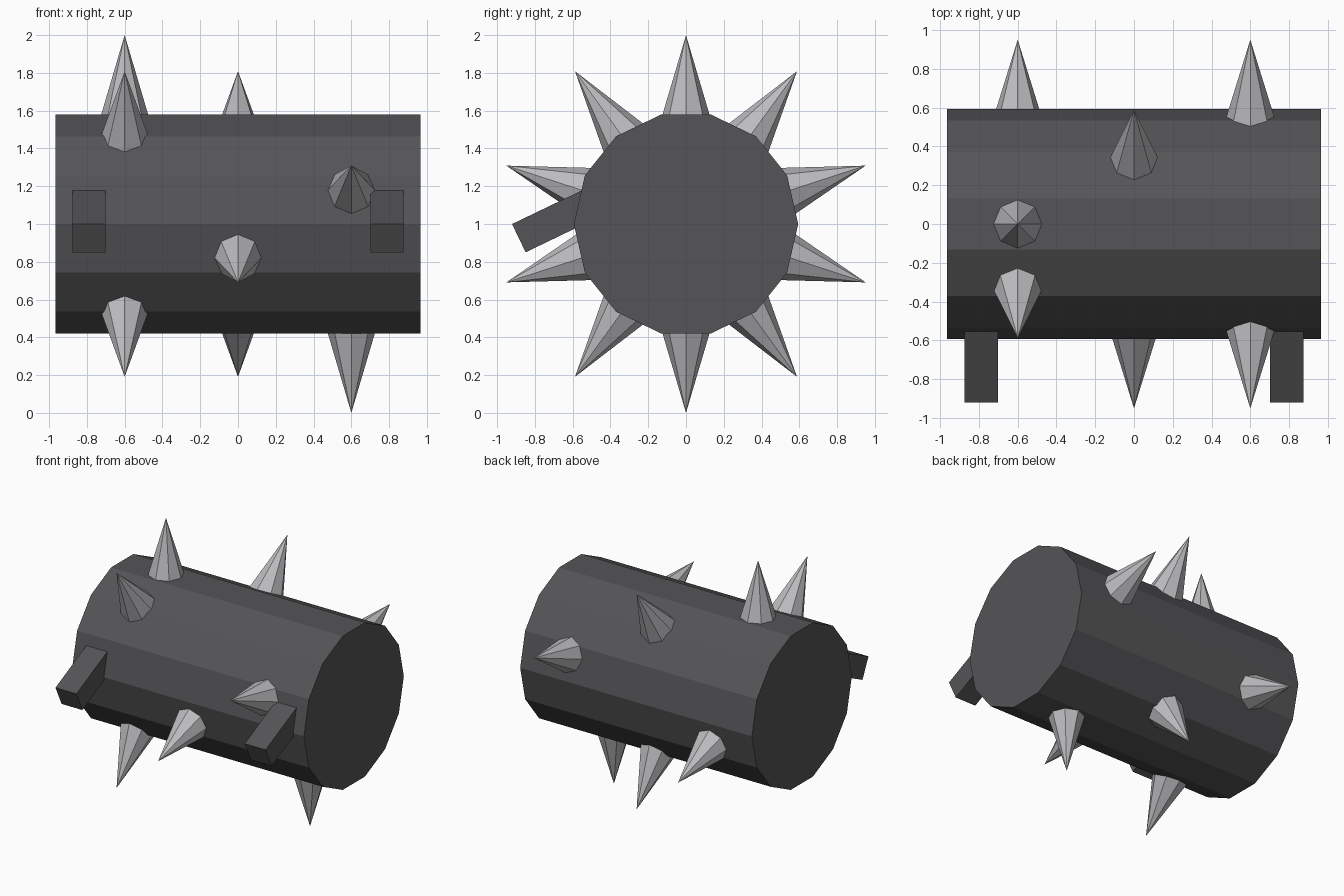
import bpy, bmesh
from math import sin, cos, pi, radians
from mathutils import Matrix, Vector

if "Cube" in bpy.data.objects:
    bpy.data.objects.remove(bpy.data.objects["Cube"])


def material(name, rgb):
    m = bpy.data.materials.new(name)
    m.diffuse_color = (*rgb, 1)
    m.use_nodes = True
    m.node_tree.nodes["Principled BSDF"].inputs["Base Color"].default_value = m.diffuse_color
    return m


def finish(name, bm, mat):
    bmesh.ops.recalc_face_normals(bm, faces=bm.faces)
    me = bpy.data.meshes.new(name)
    bm.to_mesh(me)
    bm.free()
    me.materials.append(mat)
    ob = bpy.data.objects.new(name, me)
    bpy.context.collection.objects.link(ob)
    return ob


dark = material("dark_iron", (0.09, 0.09, 0.095))
steel = material("steel", (0.5, 0.5, 0.52))
CENTRE_Z = 1.0

# Drum: 14-sided prism lying along x, with a corner facing front and back
R, HALF, SIDES = 0.594, 0.965, 14
bm = bmesh.new()
ring = [bm.verts.new((-HALF, R * cos(2 * pi * i / SIDES),
                      CENTRE_Z + R * sin(2 * pi * i / SIDES))) for i in range(SIDES)]
cap = bm.faces.new(ring)
ext = bmesh.ops.extrude_face_region(bm, geom=[cap], use_keep_orig=True)
bmesh.ops.translate(bm, vec=(2 * HALF, 0, 0),
                    verts=[g for g in ext["geom"] if isinstance(g, bmesh.types.BMVert)])
finish("drum", bm, dark)

# Spikes: ten eight-sided cones around the drum, stepping through three rows
BASE, TIP = 0.55, 1.0
for i in range(10):
    bm = bmesh.new()
    bmesh.ops.create_cone(bm, cap_ends=True, segments=8, radius1=0.133, radius2=0,
                          depth=TIP - BASE)
    bmesh.ops.remove_doubles(bm, verts=bm.verts, dist=1e-5)
    place = (Matrix.Translation((-0.6 + 0.6 * (i % 3), 0, CENTRE_Z))
             @ Matrix.Rotation(-radians(36 * i), 4, 'X')
             @ Matrix.Translation((0, 0, (BASE + TIP) / 2)))
    bm.transform(place)
    finish(f"spike_{i + 1}", bm, steel)

# Arms: two square bars sloping down and out of the front
LENGTH, TILT = 0.46, radians(25.7)
outer = Vector((0, -0.885, 0.925))
for side, name in ((-1, "left_arm"), (1, "right_arm")):
    bm = bmesh.new()
    bmesh.ops.create_cube(bm, size=1)
    bm.transform(Matrix.Translation(outer + Vector((side * 0.788, 0, 0)))
                 @ Matrix.Rotation(TILT, 4, 'X')
                 @ Matrix.Translation((0, LENGTH / 2, 0))
                 @ Matrix.Diagonal((0.174, LENGTH, 0.166, 1)))
    finish(name, bm, dark)
